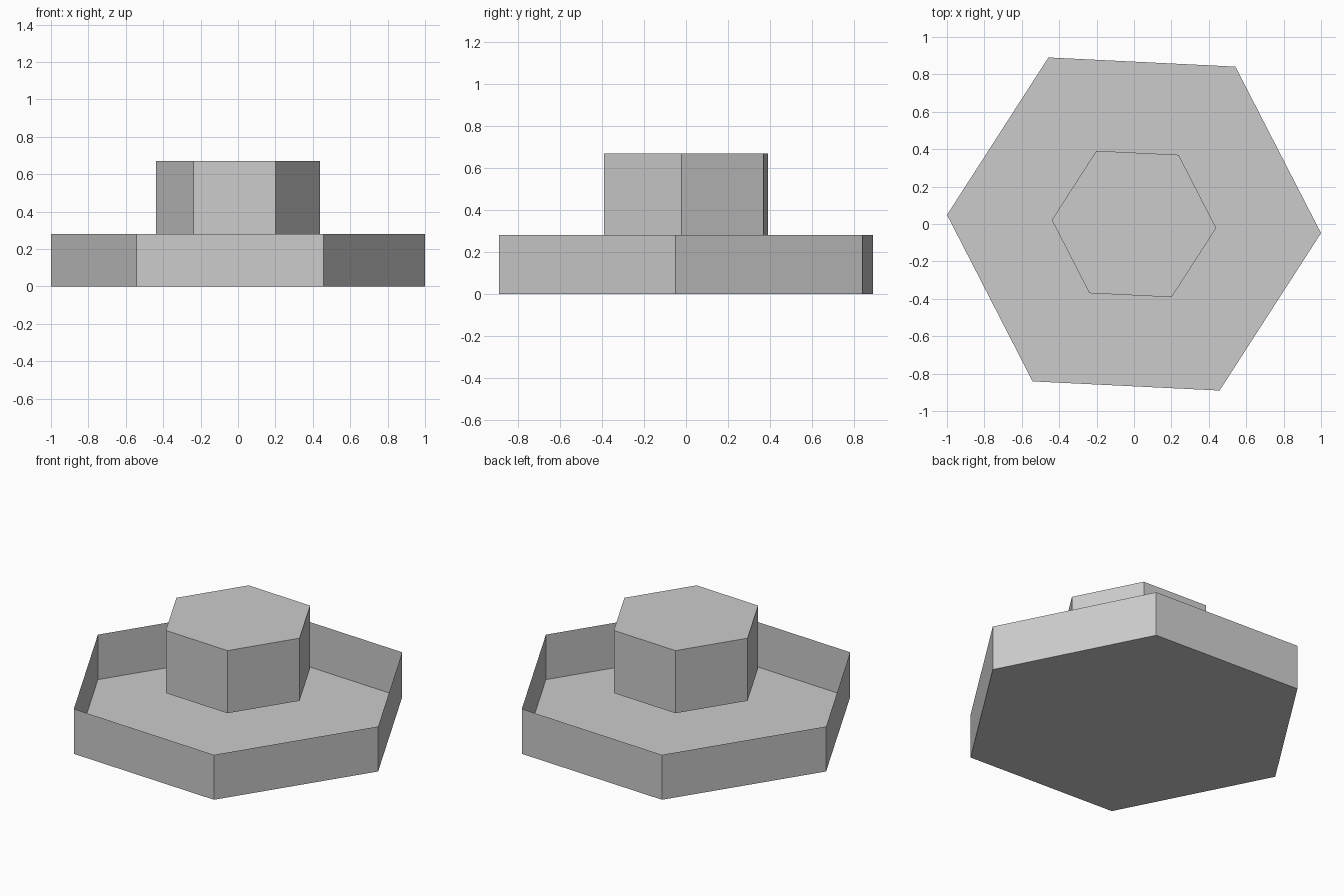
import bpy, bmesh, math

if "Cube" in bpy.data.objects:
    bpy.data.objects.remove(bpy.data.objects["Cube"])

TURN = math.radians(-2.8)  # slight twist of both hexagons about z


def hex_shell(name, radius, z0, z1, cap_z):
    """Six-sided thin shell with a single cap at the bottom (z0) or top (z1)."""
    bm = bmesh.new()
    rings = []
    for z in (z0, z1):
        rings.append([bm.verts.new((radius * math.cos(TURN + i * math.pi / 3),
                                    radius * math.sin(TURN + i * math.pi / 3), z))
                      for i in range(6)])
    low, high = rings
    for i in range(6):
        j = (i + 1) % 6
        bm.faces.new((low[i], low[j], high[j], high[i]))
    bm.faces.new(high if cap_z == z1 else low[::-1])
    mesh = bpy.data.meshes.new(name)
    bm.to_mesh(mesh)
    bm.free()
    obj = bpy.data.objects.new(name, mesh)
    bpy.context.collection.objects.link(obj)
    return obj


BASE_H, TOTAL_H = 0.28, 0.67

# Open-topped hexagonal tray with a floor
hex_shell("base_tray", 1.001, 0.0, BASE_H, 0.0)

# Raised hexagonal block, starting level with the tray rim, closed on top
hex_shell("centre_block", 0.44, BASE_H, TOTAL_H, TOTAL_H)
